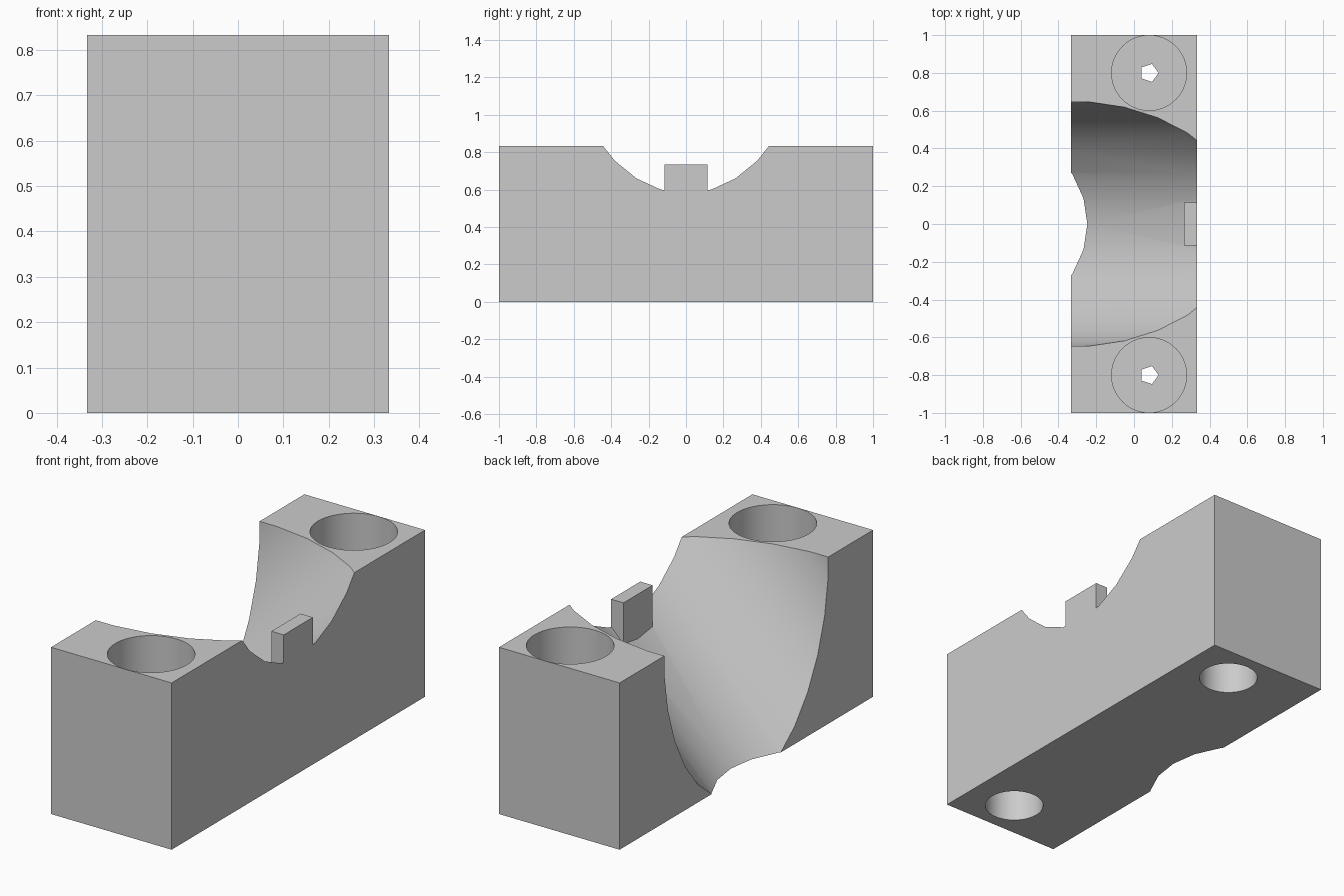
import bpy, bmesh
from math import cos, sin, pi, radians
from mathutils import Matrix

if "Cube" in bpy.data.objects:
    bpy.data.objects.remove(bpy.data.objects["Cube"])

grey = bpy.data.materials.new("plain grey")
grey.use_nodes = True
COLOUR = (0.6, 0.6, 0.6, 1)
grey.diffuse_color = COLOUR
grey.node_tree.nodes["Principled BSDF"].inputs["Base Color"].default_value = COLOUR


def finish(name, bm):
    bmesh.ops.recalc_face_normals(bm, faces=bm.faces)
    mesh = bpy.data.meshes.new(name)
    bm.to_mesh(mesh)
    bm.free()
    mesh.materials.append(grey)
    obj = bpy.data.objects.new(name, mesh)
    bpy.context.collection.objects.link(obj)
    return obj


def box(name, x, y, z):
    bm = bmesh.new()
    bmesh.ops.create_cube(bm, size=1)
    for v in bm.verts:
        v.co = [r[0] + (c + 0.5) * (r[1] - r[0]) for c, r in zip(v.co, (x, y, z))]
    return finish(name, bm)


def prism(name, radius, sides, z0, z1, matrix):
    """Regular prism with its first corner on local +x."""
    bm = bmesh.new()
    angles = [2 * pi * i / sides for i in range(sides)]
    face = bm.faces.new([bm.verts.new((radius * cos(a), radius * sin(a), z0)) for a in angles])
    new = bmesh.ops.extrude_face_region(bm, geom=[face])["geom"]
    top = [g for g in new if isinstance(g, bmesh.types.BMVert)]
    bmesh.ops.translate(bm, vec=(0, 0, z1 - z0), verts=top)
    bm.transform(matrix)
    return finish(name, bm)


def combine(target, other, operation):
    mod = target.modifiers.new(other.name, 'BOOLEAN')
    mod.object, mod.operation, mod.solver = other, operation, 'EXACT'
    bpy.context.view_layer.objects.active = target
    bpy.ops.object.modifier_apply(modifier=mod.name)
    bpy.data.objects.remove(other)


W, H = 1 / 3, 0.833
block = box("clamp_block", (-W, W), (-1, 1), (0, H))

# Slanted round channel, its axis running through the upper left edge
slant = Matrix.Translation((-W, 0, H)) @ Matrix.Rotation(radians(45), 4, 'Y')
combine(block, prism("channel_cutter", 0.65, 30, -2, 2, slant), 'DIFFERENCE')

# Stop tab at the shallow end of the channel
combine(block, box("stop_tab", (0.265, W), (-0.115, 0.115), (0.4, 0.735)), 'UNION')

# Stepped screw holes: head bore, narrow passage, lower bore
for side in (-1, 1):
    place = Matrix.Translation((0.08, 0.8 * side, 0))
    for name, radius, sides, z0, z1 in (
            ("head_bore", 0.1985, 64, 0.45, 1),
            ("lower_bore", 0.139, 64, -0.2, 0.3),
            ("screw_passage", 0.05, 5, 0.2, 0.6)):
        combine(block, prism(name, radius, sides, z0, z1, place), 'DIFFERENCE')

bpy.ops.object.select_all(action='DESELECT')
block.select_set(True)
bpy.context.view_layer.objects.active = block
bpy.ops.object.shade_smooth_by_angle(angle=radians(30))
